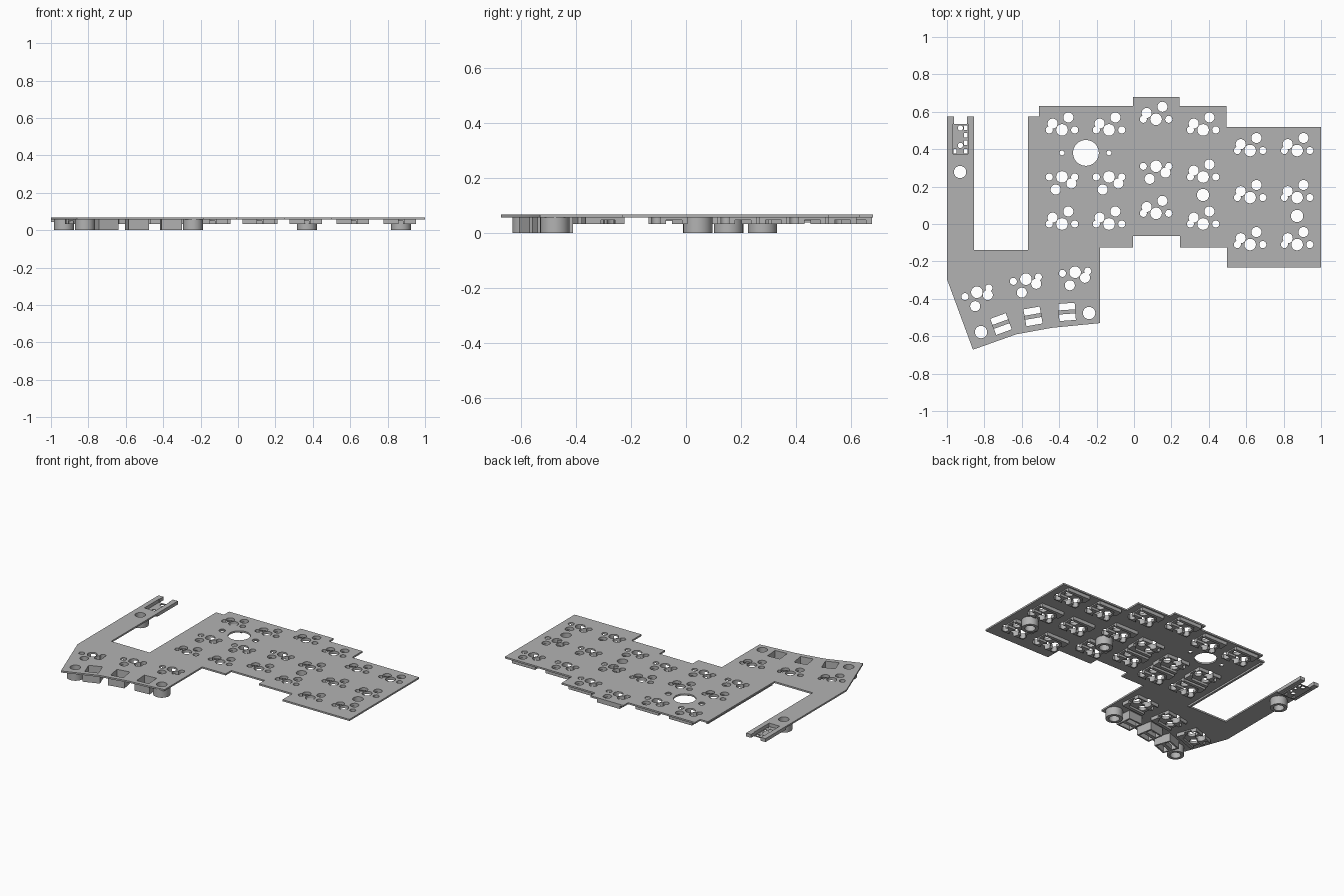
import bpy, bmesh
from math import radians, cos, sin, pi
from mathutils import Matrix, Vector

if "Cube" in bpy.data.objects:
    bpy.data.objects.remove(bpy.data.objects["Cube"])

grey = bpy.data.materials.new("light grey plastic")
grey.use_nodes = True
colour = (0.45, 0.45, 0.45, 1)
grey.diffuse_color = colour
grey.node_tree.nodes["Principled BSDF"].inputs["Base Color"].default_value = colour

TOP, UNDER, POCKET, SOCKET = 0.067, 0.056, 0.044, 0.033


def place(x, y, deg=0):
    return Matrix.Translation((x, y, 0)) @ Matrix.Rotation(radians(deg), 4, "Z")


def prism(bm, pts, z0, z1, m=Matrix()):
    base = bm.faces.new([bm.verts.new(m @ Vector((x, y, z0))) for x, y in pts])
    ext = bmesh.ops.extrude_face_region(bm, geom=[base])["geom"]
    verts = [v for v in ext if isinstance(v, bmesh.types.BMVert)]
    bmesh.ops.translate(bm, verts=verts, vec=(0, 0, z1 - z0))


def box(bm, x0, x1, y0, y1, z0, z1, m=Matrix()):
    prism(bm, [(x0, y0), (x1, y0), (x1, y1), (x0, y1)], z0, z1, m)


def disc(bm, x, y, r, z0, z1, m=Matrix(), n=28):
    ring = [(x + r * cos(2 * pi * i / n), y + r * sin(2 * pi * i / n)) for i in range(n)]
    prism(bm, ring, z0, z1, m)


def finish(bm, name):
    bmesh.ops.recalc_face_normals(bm, faces=bm.faces)
    mesh = bpy.data.meshes.new(name)
    bm.to_mesh(mesh)
    bm.free()
    mesh.materials.append(grey)
    ob = bpy.data.objects.new(name, mesh)
    bpy.context.collection.objects.link(ob)
    return ob


def cut(ob, *cutters):
    bpy.context.view_layer.objects.active = ob
    for c in cutters:
        mod = ob.modifiers.new("cut", "BOOLEAN")
        mod.operation, mod.solver, mod.object = "DIFFERENCE", "EXACT", c
        bpy.ops.object.modifier_apply(modifier=mod.name)


# Switch positions: three per column, then the angled thumb row
keys = []
for col, y in enumerate((0, 0, 0.057, 0, -0.11, -0.11)):
    for row in range(3):
        flip = 180 if row == 1 and col < 3 else 0
        keys.append(place(-0.385 + 0.2514 * col, y + 0.2514 * row, flip))
for x, y, deg in ((-0.84, -0.365, 20), (-0.578, -0.295, 10), (-0.315, -0.258, 5)):
    keys.append(place(x, y, 180 + deg))

feet = [(-0.93, 0.278), (0.369, 0.155), (0.872, 0.043), (-0.818, -0.578), (-0.24, -0.476)]
windows = [place(-0.711, -0.535, 20), place(-0.54, -0.494, 10), place(-0.358, -0.47, 4)]
screws = [(-0.385, 0.38), (-0.134, 0.38)]

# Cutters: overlapping holes are kept in different sets
pins, contacts, recesses = bmesh.new(), bmesh.new(), bmesh.new()
socket = [(-0.12, 0.008), (-0.01, 0.008), (0.02, 0.037), (0.12, 0.037), (0.12, 0.095),
          (-0.05, 0.095), (-0.075, 0.06), (-0.12, 0.06)]
for m in keys:
    disc(pins, 0, 0, 0.031, -0.1, 0.2, m)
    for s in (-1, 1):
        disc(pins, s * 0.068, 0, 0.019, -0.1, 0.2, m)
    disc(contacts, -0.05, 0.034, 0.027, -0.1, 0.2, m)
    disc(contacts, 0.034, 0.067, 0.027, -0.1, 0.2, m)
    prism(recesses, socket, -0.1, 0.048, m)
for x, y in feet:
    disc(pins, x, y, 0.033, -0.1, 0.2)
for m in windows:
    box(pins, -0.044, 0.044, -0.046, 0.046, -0.1, 0.2, m)
for x, y in screws:
    disc(pins, x, y, 0.013, -0.1, 0.2)
    disc(contacts, x, y, 0.021, 0.061, 0.2)
disc(pins, -0.257, 0.38, 0.069, -0.1, 0.2, n=40)
box(pins, -0.967, -0.888, 0.375, 0.535, -0.1, 0.2)
box(contacts, -0.963, -0.892, 0.52, 0.7, -0.1, 0.2)
pin_cutter = finish(pins, "pin_cutter")
contact_cutter = finish(contacts, "contact_cutter")
recess_cutter = finish(recesses, "recess_cutter")

# Main plate
outline = [(-1, 0.575), (-0.855, 0.575), (-0.855, -0.14), (-0.567, -0.14), (-0.567, 0.575),
           (-0.508, 0.575), (-0.508, 0.63), (-0.005, 0.63), (-0.005, 0.68), (0.243, 0.68),
           (0.243, 0.63), (0.495, 0.63), (0.495, 0.518), (1, 0.518), (1, -0.232),
           (0.497, -0.232), (0.497, -0.125), (0.245, -0.125), (0.245, -0.065),
           (-0.005, -0.065), (-0.005, -0.125), (-0.182, -0.125), (-0.182, -0.53),
           (-0.44, -0.555), (-0.63, -0.59), (-0.861, -0.672), (-1, -0.295)]
bm = bmesh.new()
prism(bm, outline, UNDER, TOP)
plate = finish(bm, "plate")
cut(plate, pin_cutter, contact_cutter)

# Socket holders under every switch
bm = bmesh.new()
for m in keys:
    box(bm, -0.093, 0.08, -0.027, 0.116, SOCKET, UNDER, m)
holders = finish(bm, "socket_holders")
cut(holders, pin_cutter, contact_cutter, recess_cutter)

# Hollow round feet
bm = bmesh.new()
for x, y in feet:
    disc(bm, x, y, 0.053, 0, UNDER)
foot_tubes = finish(bm, "feet")
cut(foot_tubes, pin_cutter)

# Cable guides below the thumb windows, each with a cross bar
bm = bmesh.new()
for m in windows:
    box(bm, -0.055, 0.055, -0.056, 0.056, 0, UNDER, m)
guides = finish(bm, "cable_guides")
cut(guides, pin_cutter)
bm = bmesh.new()
for m in windows:
    box(bm, -0.046, 0.046, -0.011, 0.011, 0, 0.03, m)
bars = finish(bm, "guide_bars")

# Frame and drilled floor of the arm pocket
bm = bmesh.new()
box(bm, -1, -0.855, 0.355, 0.575, POCKET, UNDER)
frame = finish(bm, "pocket_frame")
cut(frame, pin_cutter, contact_cutter)
bm = bmesh.new()
box(bm, -0.975, -0.88, 0.365, 0.535, 0.038, POCKET)
floor = finish(bm, "pocket_floor")
bm = bmesh.new()
for y in (0.42, 0.513):
    disc(bm, -0.928, y, 0.014, 0, 0.1)
for x, y in ((-0.957, 0.388), (-0.9, 0.388), (-0.9, 0.435), (-0.9, 0.475), (-0.9, 0.515)):
    box(bm, x - 0.009, x + 0.009, y - 0.012, y + 0.012, 0, 0.1)
floor_cutter = finish(bm, "floor_cutter")
cut(floor, floor_cutter)

# Stiffening rib along the inner edge
bm = bmesh.new()
box(bm, -0.56, -0.545, -0.13, 0.565, POCKET, UNDER)
rib = finish(bm, "edge_rib")

for c in (pin_cutter, contact_cutter, recess_cutter, floor_cutter):
    bpy.data.objects.remove(c)

# Smooth round walls, keep hard edges
bpy.ops.object.select_all(action="DESELECT")
for ob in (plate, holders, foot_tubes, guides):
    ob.select_set(True)
bpy.context.view_layer.objects.active = plate
bpy.ops.object.shade_smooth_by_angle(angle=radians(30))
